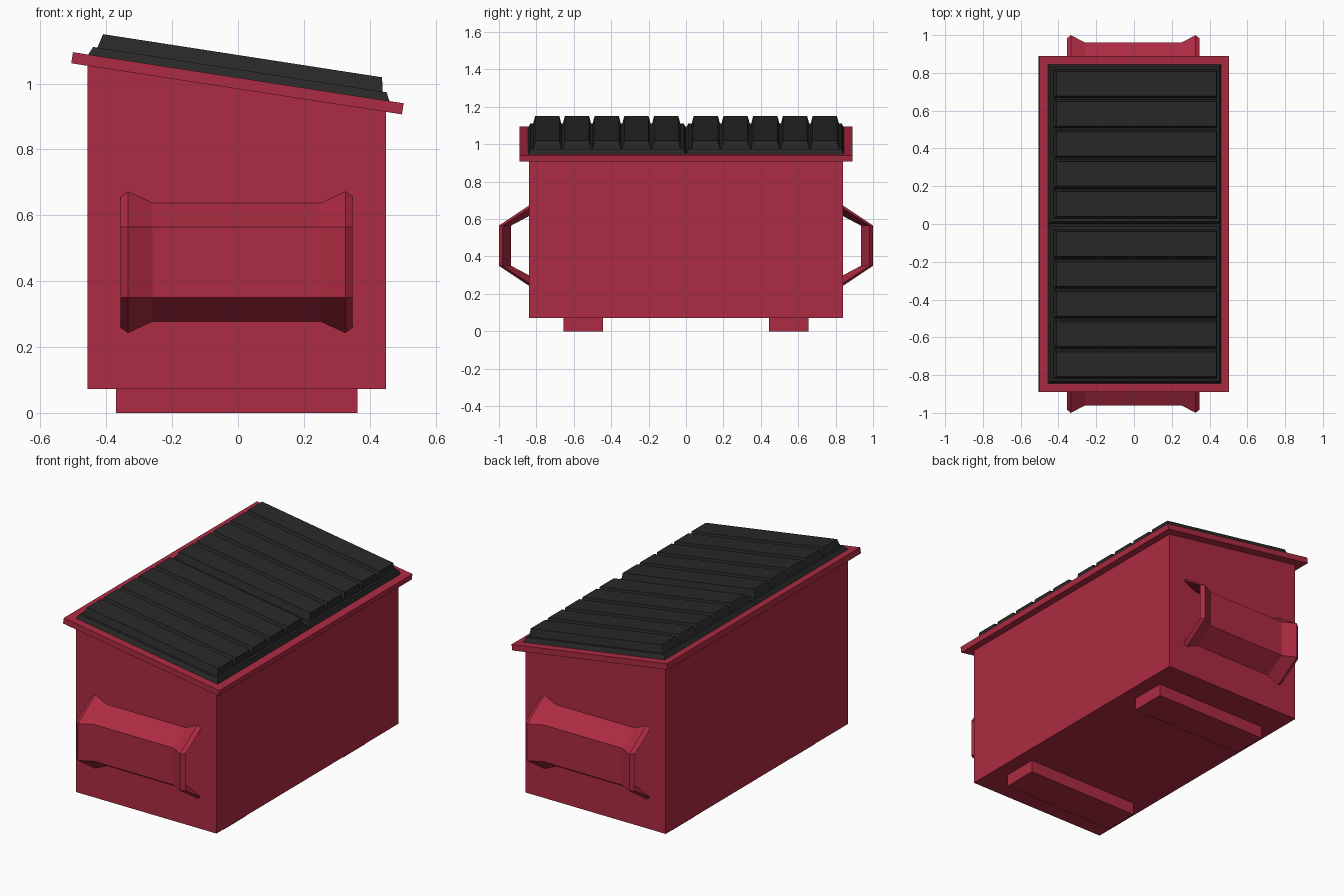
import bpy, bmesh, math
from mathutils import Matrix

if "Cube" in bpy.data.objects:
    bpy.data.objects.remove(bpy.data.objects["Cube"])

SLOPE = 0.1533          # tilt of the rim and lids
RIM_Z = 1.0177          # height of the rim's top face at x = 0
TILT = Matrix.Translation((0, 0, RIM_Z)) @ Matrix.Rotation(SLOPE, 4, 'Y')


def material(name, color):
    m = bpy.data.materials.new(name)
    m.diffuse_color = color
    m.use_nodes = True
    m.node_tree.nodes["Principled BSDF"].inputs["Base Color"].default_value = m.diffuse_color
    return m


RED = material("red_paint", (0.42, 0.024, 0.054, 1))
BLACK = material("black_plastic", (0.022, 0.022, 0.022, 1))


def finish(name, bm, mat, matrix=None):
    bmesh.ops.recalc_face_normals(bm, faces=bm.faces)
    mesh = bpy.data.meshes.new(name)
    bm.to_mesh(mesh)
    bm.free()
    mesh.materials.append(mat)
    obj = bpy.data.objects.new(name, mesh)
    if matrix:
        obj.matrix_world = matrix
    bpy.context.collection.objects.link(obj)
    return obj


def frustum(bm, bottom, top, z0, z1):
    """Tapered block; bottom and top are (x0, x1, y0, y1)."""
    verts = bmesh.ops.create_cube(bm, size=1)["verts"]
    for v in verts:
        x0, x1, y0, y1 = top if v.co.z > 0 else bottom
        v.co = (x1 if v.co.x > 0 else x0,
                y1 if v.co.y > 0 else y0,
                z1 if v.co.z > 0 else z0)
    return verts


# Bin body with sloped top
bm = bmesh.new()
rect = (-0.457, 0.449, -0.84, 0.84)
for v in frustum(bm, rect, rect, 0.072, 1):
    if v.co.z > 0.5:
        v.co.z = RIM_Z - 0.012 - math.tan(SLOPE) * v.co.x
finish("bin_body", bm, RED)

# Tilted rim
bm = bmesh.new()
rect = (-0.507, 0.509, -0.89, 0.89)
frustum(bm, rect, rect, -0.034, 0)
finish("rim", bm, RED, TILT)

# Skid feet
for name, s in (("front_foot", -1), ("back_foot", 1)):
    bm = bmesh.new()
    rect = (-0.37, 0.363, s * 0.55 - 0.105, s * 0.55 + 0.105)
    frustum(bm, rect, rect, 0, 0.074)
    finish(name, bm, RED)

# Two lids, each a tapered panel with five raised ribs
for name, s in (("front_lid", -1), ("back_lid", 1)):
    bm = bmesh.new()
    frustum(bm, (-0.460, 0.465, 0.001, 0.844),
            (-0.449, 0.453, 0.012, 0.832), 0, 0.025)
    for i in range(5):
        c = 0.106 + 0.159 * i
        frustum(bm, (-0.436, 0.441, c - 0.076, c + 0.076),
                (-0.425, 0.432, c - 0.065, c + 0.065), 0.024, 0.068)
    bmesh.ops.scale(bm, vec=(1, s, 1), verts=bm.verts)
    finish(name, bm, BLACK, TILT)

# Fork pockets: bent sheet with flared ends, swept along a bracket profile
PROFILE = [(0.835, 0.64, 0, 0.875), (0.96, 0.565, 1, 0),
           (0.96, 0.35, 1, 0), (0.835, 0.275, 0, -0.875)]
SECTION = [(-0.33, 0.04), (-0.255, 0), (0.255, 0), (0.33, 0.04),
           (0.352, 0.022), (0.265, -0.025), (-0.265, -0.025), (-0.352, 0.022)]
for name, s in (("front_fork_pocket", -1), ("back_fork_pocket", 1)):
    bm = bmesh.new()
    rings = [[bm.verts.new((x - 0.004, s * (y + dy * o), z + dz * o))
              for x, o in SECTION] for y, z, dy, dz in PROFILE]
    n = len(SECTION)
    for a, b in zip(rings, rings[1:]):
        for i in range(n):
            j = (i + 1) % n
            bm.faces.new((a[i], a[j], b[j], b[i]))
    bm.faces.new(rings[0])
    bm.faces.new(rings[-1])
    finish(name, bm, RED)
